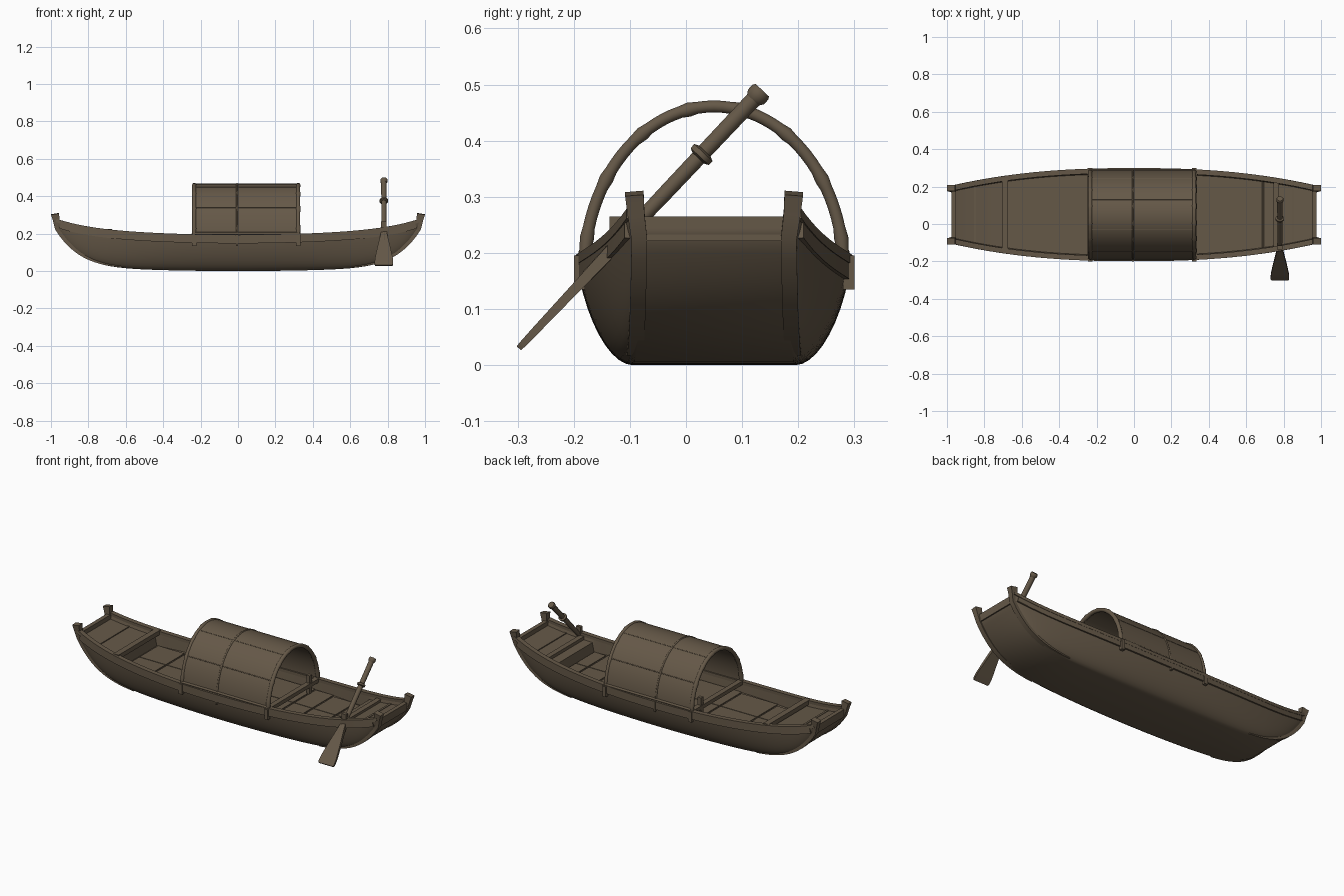
import bpy, bmesh, math
from mathutils import Vector

if "Cube" in bpy.data.objects:
    bpy.data.objects.remove(bpy.data.objects["Cube"], do_unlink=True)

wood = bpy.data.materials.new("weathered_brown_wood")
wood.use_nodes = True
BROWN = (0.13, 0.098, 0.064, 1)
wood.diffuse_color = BROWN
wood.node_tree.nodes["Principled BSDF"].inputs["Base Color"].default_value = BROWN

CY = 0.05  # hull centre line
X, Y = Vector((1, 0, 0)), Vector((0, 1, 0))


def loft(name, rings):
    """Skin closed rings of points and cap both ends."""
    bm = bmesh.new()
    loops = [[bm.verts.new(p) for p in ring] for ring in rings]
    n = len(loops[0])
    for a, b in zip(loops, loops[1:]):
        for i in range(n):
            j = (i + 1) % n
            bm.faces.new((a[i], a[j], b[j], b[i]))
    bm.faces.new(loops[0])
    bm.faces.new(loops[-1])
    bmesh.ops.recalc_face_normals(bm, faces=bm.faces)
    mesh = bpy.data.meshes.new(name)
    bm.to_mesh(mesh)
    bm.free()
    mesh.materials.append(wood)
    mesh.shade_smooth()
    mesh.set_sharp_from_angle(angle=math.radians(48))
    obj = bpy.data.objects.new(name, mesh)
    bpy.context.collection.objects.link(obj)


def sweep(name, path, sizes, hint, sides=4):
    """Sweep a section along a path; sizes are (width along hint, depth)."""
    path = [Vector(p) for p in path]
    if isinstance(sizes, tuple):
        sizes = [sizes] * len(path)
    grow = math.sqrt(2) if sides == 4 else 1
    rings = []
    for i, p in enumerate(path):
        t = (path[min(i + 1, len(path) - 1)] - path[max(i - 1, 0)]).normalized()
        u = (hint - t * hint.dot(t)).normalized()
        v = t.cross(u)
        w, h = sizes[i]
        ring = []
        for k in range(sides):
            a = math.tau * (k + 0.5) / sides
            ring.append(p + grow * (u * math.cos(a) * w + v * math.sin(a) * h) / 2)
        rings.append(ring)
    loft(name, rings)


def box(name, centre, size):
    c, half = Vector(centre), X * size[0] / 2
    sweep(name, [c - half, c + half], (size[1], size[2]), Y)


def steps(a, b, n):
    return [a + (b - a) * i / n for i in range(n + 1)]


# Hull lines as functions of distance along the boat
def keel(x):
    return 0.03 * x * x + 0.25 * abs(x) ** 8


def sheer(x):
    return 0.185 + 0.05 * x * x + 0.045 * x ** 6


def beam(x):
    return 0.245 - 0.1 * abs(x) ** 2.4


def floor_half(x):
    return 0.145 - 0.015 * x * x


def deck(x):
    return 0.135 if abs(x) < 0.69 else sheer(x) - 0.024


# Hull: flared outer skin, inner wall and deck in one closed section
def hull_ring(x):
    w, b, zb, top = beam(x), floor_half(x), keel(x), sheer(x)
    half = []
    for t in steps(0, math.pi / 2, 10):
        rise = 1 - math.cos(t)
        flare = 0.75 * math.sin(t) + 0.25 * rise
        half.append((b + (w - b) * flare, zb + (top - zb) * rise))
    half += [(w - 0.022, top), (w - 0.028, deck(x))]
    left = [(x, CY + y, z) for y, z in half]
    right = [(x, CY - y, z) for y, z in reversed(half)]
    return left + right


side = steps(0, 0.685, 18) + steps(0.695, 0.975, 14)
loft("hull", [hull_ring(x) for x in [-x for x in side[:0:-1]] + side])

# Rails, rubbing strakes and end posts on both sides
for label, s in (("left", 1), ("right", -1)):
    run = steps(-0.97, 0.97, 48)
    sweep("gunwale_" + label, [(x, CY + s * (beam(x) - 0.01), sheer(x)) for x in run],
          (0.028, 0.018), Y)
    run = steps(-0.95, 0.95, 48)
    sweep("strake_" + label, [(x, CY + s * (beam(x) - 0.002), sheer(x) - 0.022) for x in run],
          (0.01, 0.03), Y)
    for end, e in (("bow", 1), ("stern", -1)):
        run = steps(0.6, 0.965, 16)
        path = [(e * x, CY + s * (floor_half(x) + 0.002), keel(x) + 0.012) for x in run]
        path += [(e * 0.972, CY + s * 0.139, 0.27), (e * 0.978, CY + s * 0.142, 0.306)]
        sizes = [(0.028, 0.02 + 0.02 * (x - 0.6)) for x in run]
        sizes += [(0.03, 0.034), (0.033, 0.044)]
        sweep(f"{end}_post_{label}", path, sizes, Y)

# End boards, platform boards and cross beams
for e in (1, -1):
    box("end_board", (e * 0.963, CY, 0.243), (0.024, 0.27, 0.044))
    box("platform_board", (e * 0.85, CY, deck(0.85)), (0.012, 0.3, 0.008))
box("stern_cross_beam", (-0.69, CY, 0.213), (0.034, 0.39, 0.026))
box("bow_cross_beam", (0.76, CY, 0.205), (0.03, 0.34, 0.02))

# Deck planks, split along the centre line
for a, b in ((-0.675, -0.505), (-0.495, -0.26), (-0.25, 0.03), (0.04, 0.32),
             (0.33, 0.445), (0.455, 0.595), (0.605, 0.68)):
    width = beam(max(abs(a), abs(b))) - 0.034
    for s in (1, -1):
        box("deck_plank", ((a + b) / 2, CY + s * (width / 2 + 0.002), 0.136),
            (b - a, width, 0.008))


# Arched canopy: a tall half ellipse springing from inside the rails
def arch_point(r, t):
    return r * math.cos(t), 0.17 + (r + 0.06) * math.sin(t)


def arch(r):
    return [arch_point(r, t) for t in steps(0, math.pi, 48)]


C0, C1 = -0.234, 0.322
section = arch(0.237) + arch(0.229)[::-1]
loft("canopy_cover", [[(x, CY + y, z) for y, z in section] for x in (C0, C1)])

for x, d, label in ((C0, 0.022, "stern"), (-0.005, 0.01, "middle"), (C1, 0.022, "bow")):
    path = [(x, CY + y, z) for y, z in arch(0.231 if d > 0.02 else 0.236)]
    sizes = [(d * 1.2, d * 1.2) if i % 6 == 3 else (d, d) for i in range(len(path))]
    sweep("canopy_rib_" + label, path, sizes, X, 12)
    for s in (1, -1):
        box("rib_bracket", (x, CY + s * 0.24, 0.165), (d, 0.02, 0.06))

for deg, d in ((6, 0.014), (35, 0.005), (70, 0.005), (110, 0.005), (145, 0.005), (174, 0.014)):
    y, z = arch_point(0.236, math.radians(deg))
    sweep("canopy_batten", [(x, CY + y, z) for x in (C0, C1)], (d, d), Y, 12)

# Thwarts and short posts under the canopy ends
for x in (C0, C1):
    box("thwart", (x, CY, 0.19), (0.03, 0.44, 0.022))
    box("thwart_post", (x, CY + 0.15, 0.19), (0.022, 0.022, 0.11))

# Oar leaning over the rail
top, tip = Vector((0.78, 0.136, 0.49)), Vector((0.78, -0.298, 0.03))


def oar_part(name, spans, sides=12):
    path = [top.lerp(tip, f) for f, w, h in spans]
    sweep(name, path, [(w, h) for f, w, h in spans], X, sides)


oar_part("oar_shaft", [(0.02, 0.03, 0.03), (0.4, 0.028, 0.028), (0.72, 0.024, 0.022)])
oar_part("oar_grip", [(0, 0.034, 0.034), (0.008, 0.04, 0.04),
                      (0.026, 0.04, 0.04), (0.038, 0.03, 0.03)])
oar_part("oar_collar", [(0.236, 0.03, 0.03), (0.242, 0.046, 0.046),
                        (0.257, 0.046, 0.046), (0.263, 0.03, 0.03)])
oar_part("oar_blade", [(0.6, 0.026, 0.022), (0.68, 0.042, 0.02), (0.8, 0.07, 0.017),
                       (0.93, 0.096, 0.014), (0.985, 0.1, 0.012), (1, 0.09, 0.01)], 4)

# Peg that holds the oar on the right rail
box("oar_peg", (0.78, CY - beam(0.78) + 0.014, 0.245), (0.03, 0.02, 0.04))
